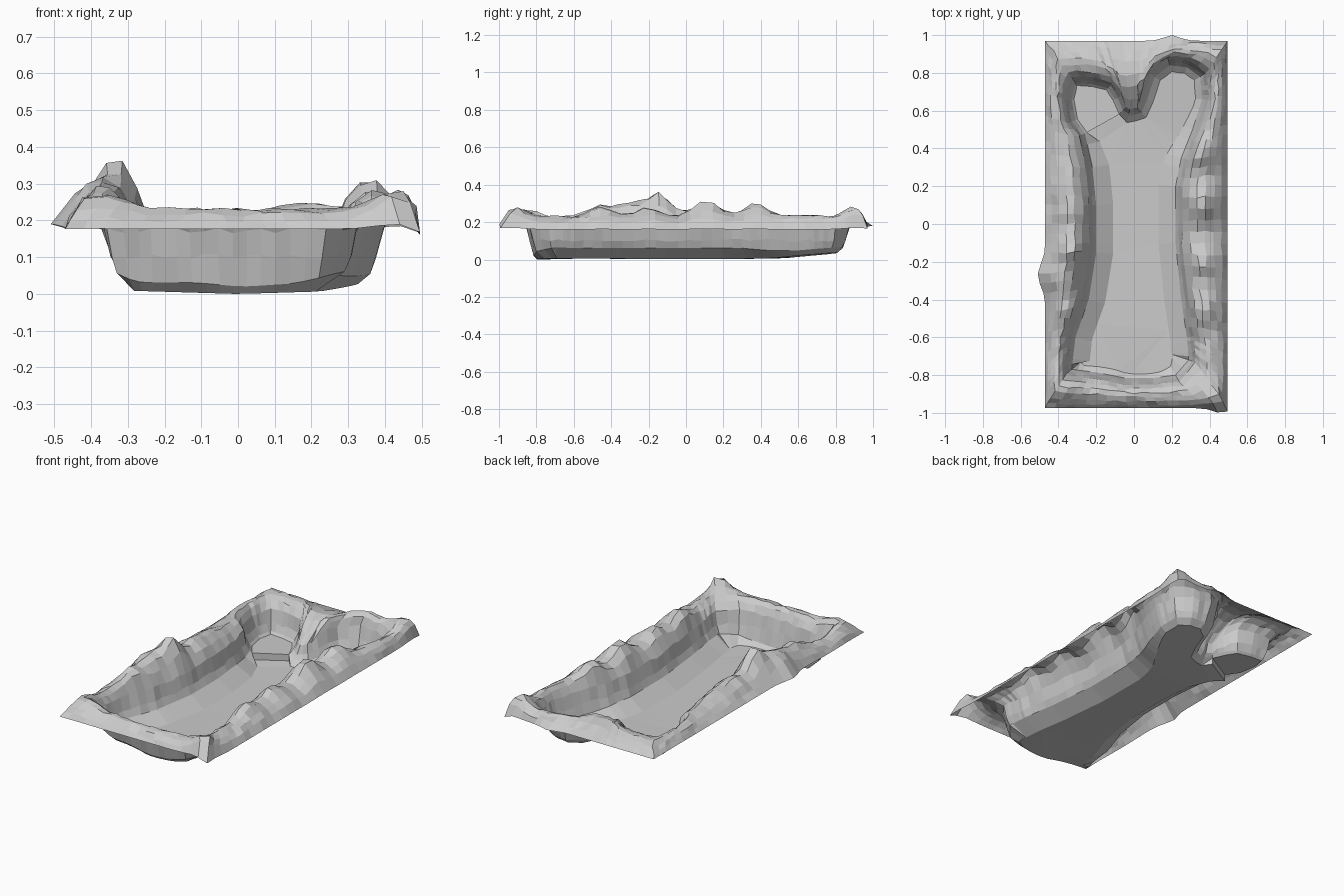
import bpy, bmesh, math, random
from mathutils import Vector

if "Cube" in bpy.data.objects:
    bpy.data.objects.remove(bpy.data.objects["Cube"])

random.seed(4)

# Wall foot outline, anticlockwise, grouped by the outer edge it faces
front = [(-.33, -.77), (-.2, -.785), (-.05, -.815), (.1, -.815), (.22, -.80), (.29, -.72)]
right = [(.28, -.6), (.25, -.4), (.22, -.1), (.22, .2), (.25, .35), (.31, .5), (.36, .66)]
back = [(.35, .78), (.28, .83), (.19, .84), (.11, .78), (.07, .66), (.04, .59), (-.03, .57),
        (-.07, .59), (-.1, .66), (-.14, .72), (-.22, .74), (-.31, .745)]
left = [(-.33, .66), (-.31, .55), (-.26, .48), (-.22, .3), (-.2, .1), (-.2, -.15),
        (-.24, -.4), (-.31, -.6)]
STEP_A, STEP_B = (-.07, .59), (-.26, .48)      # ends of the alcove step

# Rocky mounds on the rim: x, y, height, radius
mounds = [(-.33, -.14, .13, .075), (-.40, -.28, .09, .10), (-.36, -.46, .06, .09),
          (-.34, .05, .05, .08), (-.34, .2, .03, .07), (.35, -.45, .05, .09),
          (.35, -.2, .05, .09), (.36, .11, .085, .09), (.35, .37, .07, .09),
          (.40, .62, .01, .08), (.43, -.93, .07, .08), (.44, .91, .055, .08),
          (-.37, -.85, .045, .08), (.2, .92, .02, .08), (-.02, .62, -.07, .10)]


def lerp(a, b, t):
    return a + (b - a) * t


def outer_pairs():
    """Match every foot point with a point on the rectangular border."""
    pairs = []
    for pts, y in ((front, -.975), (right, None), (back, .97), (left, None)):
        for p in pts:
            if y is None:
                q = (.495 if pts is right else -.47, p[1] * 1.05)
            else:
                t = (p[0] - pts[0][0]) / (pts[-1][0] - pts[0][0])
                q = (lerp(-.47, .495, t if y < 0 else 1 - t), y)
            pairs.append((Vector(p), Vector(q)))
    return pairs


def rim_height(p):
    z = .19
    for x, y, h, r in mounds:
        d2 = (p.x - x) ** 2 + (p.y - y) ** 2
        z += h * math.exp(-d2 / (r * r))
    return z


def floor_z(p):
    return .012 + .03 * abs(p.x) + max(0, p.y - .45) * .08


# Resample the paired outlines
pairs = outer_pairs()
inner, outer, idx = [], [], {}
for i, (p, q) in enumerate(pairs):
    p2, q2 = pairs[(i + 1) % len(pairs)]
    for name, s in (("a", STEP_A), ("b", STEP_B)):
        if (p - Vector(s)).length < 1e-4:
            idx[name] = len(inner)
    n = max(1, math.ceil(max((p2 - p).length, (q2 - q).length) / .065))
    for k in range(n):
        inner.append(lerp(p, p2, k / n))
        outer.append(lerp(q, q2, k / n))
N = len(inner)
ia, ib = idx["a"], idx["b"]
alcove = [ia <= i <= ib for i in range(N)]

# Smoothed outward directions
normals = []
for i in range(N):
    t = inner[(i + 1) % N] - inner[i - 1]
    normals.append(Vector((t.y, -t.x)).normalized())
normals = [(normals[i - 1] + normals[i] + normals[(i + 1) % N]).normalized() for i in range(N)]

bm = bmesh.new()
rings = []


def add_ring(points):
    rings.append([bm.verts.new(p) for p in points])


# Floor edge and the gently rising foot of the wall; the alcove sits higher
floor_edge, foot = [], []
for p, n, a in zip(inner, normals, alcove):
    side = lerp(abs(n.x), .2, min(1, max(0, (p.y - .3) / .3)))
    c = p - n * (.012 if a else .02 + .07 * side)
    floor_edge.append((c.x, c.y, .062 if a else floor_z(c)))
    foot.append((p.x, p.y, .075 if a else floor_z(p) + .02 + .035 * side))
add_ring(floor_edge)
add_ring(foot)

# Steep basin wall
for off, z in ((.018, .115), (.036, .185)):
    pts = []
    for p, n in zip(inner, normals):
        c = p + n * (off + random.uniform(-.004, .004))
        dip = .35 * math.exp(-((c.x + .01) ** 2 + (c.y - .6) ** 2) / .008)
        pts.append((c.x, c.y, z * (1 - dip) + random.uniform(-.008, .008)))
    add_ring(pts)

# Rim with mounds, running out to the border
for t in (.14, .32, .5, .7, .86, 1):
    pts = []
    for p, n, q in zip(inner, normals, outer):
        c = lerp(p + n * .04, q, t)
        z = rim_height(c) + .054 * math.sin(math.pi * t ** .8)
        if t < 1:
            c += Vector((random.uniform(-.006, .006), random.uniform(-.006, .006)))
            z += random.uniform(-.006, .006)
        else:
            if c.x < -.46:
                c.x -= .04 * math.exp(-((c.y + .27) / .08) ** 2)
            if c.y < -.96:
                c.y -= .025 * math.exp(-((c.x - .46) / .06) ** 2)
            elif c.y > .96:
                c.y += .03 * math.exp(-((c.x - .2) / .06) ** 2)
            z = lerp(.188, z, .25) - (.015 if c.x > .48 else 0)
        pts.append((c.x, c.y, z))
    add_ring(pts)

for lo, hi in zip(rings, rings[1:]):
    for i in range(N):
        j = (i + 1) % N
        bm.faces.new((lo[i], lo[j], hi[j], hi[i]))

# Alcove floor, its step, and the main floor
edge = rings[0]
low_a, low_b = (bm.verts.new((edge[i].co.x, edge[i].co.y, floor_z(edge[i].co)))
                for i in (ia, ib))
bm.faces.new((edge[ia], edge[ib], low_b, low_a))
bm.faces.new((edge[ia - 1], edge[ia], low_a))
bm.faces.new((edge[ib], edge[ib + 1], low_b))
floors = [bm.faces.new(edge[ia:ib + 1]),
          bm.faces.new(edge[:ia] + [low_a, low_b] + edge[ib + 1:])]
bmesh.ops.triangulate(bm, faces=floors)
bmesh.ops.recalc_face_normals(bm, faces=bm.faces)
low = min(v.co.z for v in bm.verts)
for v in bm.verts:
    v.co.z -= low
bm.normal_update()
if sum(f.normal.z * f.calc_area() for f in bm.faces) < 0:
    bmesh.ops.reverse_faces(bm, faces=bm.faces)

# Flat-shaded object
mesh = bpy.data.meshes.new("rocky_basin")
bm.to_mesh(mesh)
bm.free()
obj = bpy.data.objects.new("rocky_basin", mesh)
bpy.context.collection.objects.link(obj)
